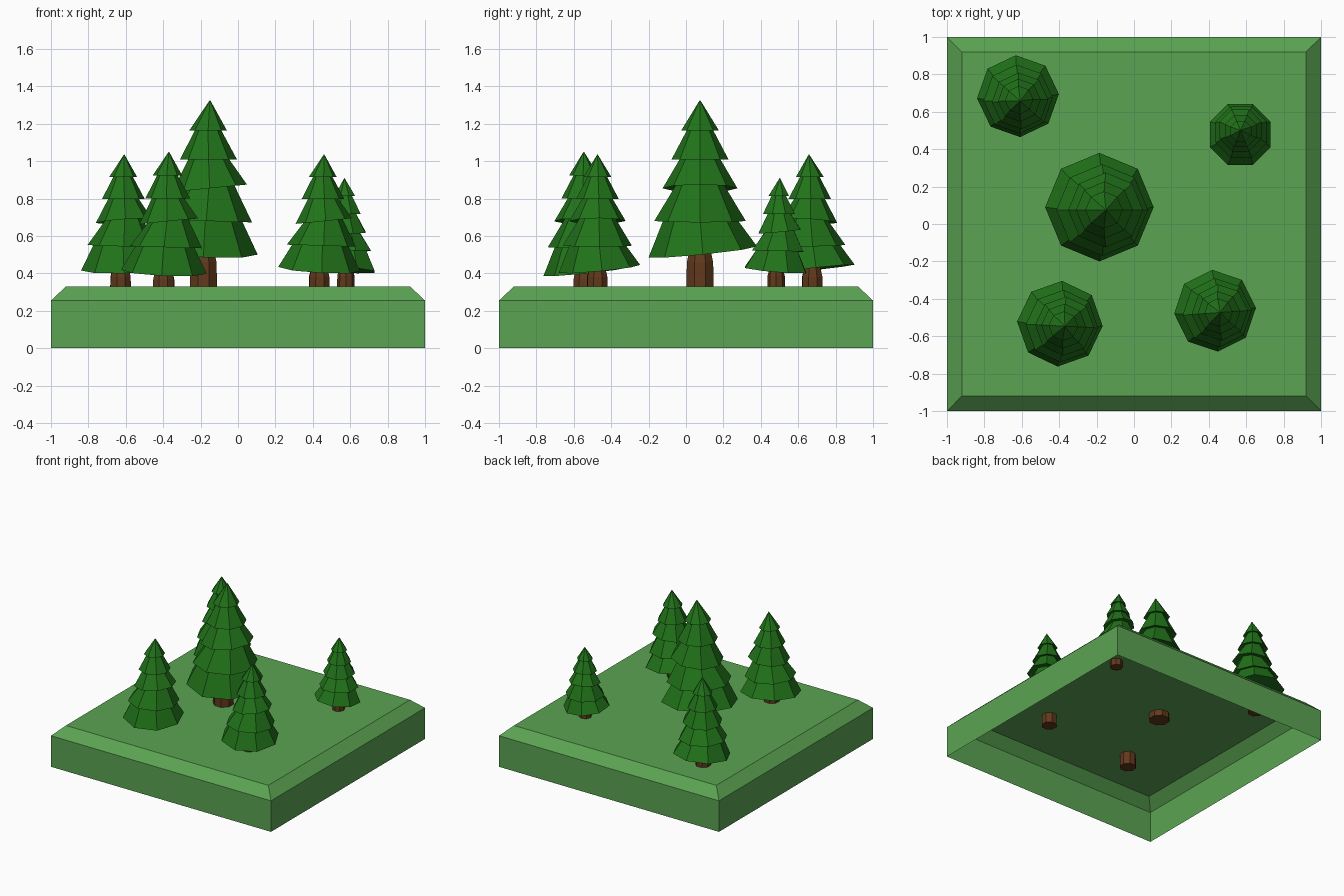
import bpy, math

if "Cube" in bpy.data.objects:
    bpy.data.objects.remove(bpy.data.objects["Cube"])


def material(name, color):
    m = bpy.data.materials.new(name)
    m.diffuse_color = (*color, 1)
    m.use_nodes = True
    m.node_tree.nodes["Principled BSDF"].inputs["Base Color"].default_value = m.diffuse_color
    return m


def mesh_from(name, verts, faces, mat):
    me = bpy.data.meshes.new(name)
    me.from_pydata(verts, [], faces)
    me.materials.append(mat)
    me.update()
    return me


def add(name, mesh):
    ob = bpy.data.objects.new(name, mesh)
    bpy.context.collection.objects.link(ob)
    return ob


def loft(name, rings, sides, mat, cap_top, cap_bottom, start=0.0):
    """Rings run top to bottom: (centre x, centre y, z, radius, tilt x, tilt y)."""
    verts, faces = [], []
    for cx, cy, z, r, gx, gy in rings:
        for i in range(sides):
            a = start + math.tau * i / sides
            x, y = r * math.cos(a), r * math.sin(a)
            verts.append((cx + x, cy + y, z + gx * x + gy * y))
    for k in range(len(rings) - 1):
        for i in range(sides):
            j = (i + 1) % sides
            a, b = k * sides, (k + 1) * sides
            faces.append((a + j, a + i, b + i, b + j))
    if cap_top:
        faces.append(tuple(range(sides)))
    if cap_bottom:
        b = (len(rings) - 1) * sides
        faces.append(tuple(b + i for i in reversed(range(sides))))
    return mesh_from(name, verts, faces, mat)


grass = material("grass_green", (0.105, 0.37, 0.085))
needles = material("needle_green", (0.015, 0.17, 0.01))
bark = material("bark_brown", (0.12, 0.04, 0.012))

# Ground tile: open-bottomed shell with a chamfered top edge
d = math.sqrt(2)
add("ground_tile", loft("ground_tile", [
    (0, 0, 0.33, 0.92 * d, 0, 0),
    (0, 0, 0.255, d, 0, 0),
    (0, 0, 0, d, 0, 0)], 4, grass, True, False, math.pi / 4))

# Foliage: five stacked, slightly tilted skirts on an eight-sided section
foliage = loft("foliage", [
    (0.035, 0, 1.045, 0.002, 0, 0),
    (0.025, 0, 0.885, 0.10, 0, 0),
    (0.025, 0, 0.895, 0.065, 0, 0),
    (0.027, 0, 0.73, 0.152, 0, 0),
    (0.027, 0, 0.745, 0.10, 0, 0),
    (0.033, 0, 0.575, 0.20, 0.1, 0),
    (0.030, 0, 0.59, 0.13, 0.1, 0),
    (0.015, 0, 0.40, 0.245, -0.03, 0),
    (0.010, 0, 0.42, 0.19, -0.03, 0),
    (0, 0.015, 0.235, 0.29, -0.05, 0.1),
    (0, 0.010, 0.25, 0.075, -0.05, 0.1)], 8, needles, True, True)

# Trunk: short post narrowing into the foliage
trunk = loft("trunk", [
    (0, 0, 0.27, 0.055, 0, 0),
    (0, 0, 0.18, 0.076, 0, 0),
    (0, 0, 0, 0.08, 0, 0)], 8, bark, True, True, math.pi / 8)

# Trees: name, trunk base, scale, turn in degrees
trees = [
    ("tall", (-0.185, 0.075, 0.28), 1.0, 0),
    ("back_left", (-0.628, 0.675, 0.246), 0.755, -42),
    ("front_right", (0.434, -0.475, 0.246), 0.755, 4),
    ("front_left", (-0.397, -0.545, 0.224), 0.79, -3),
    ("back_right", (0.577, 0.482, 0.277), 0.605, 112.5),
]
for name, loc, s, turn in trees:
    for part, mesh in (("foliage", foliage), ("trunk", trunk)):
        ob = add(f"{name}_tree_{part}", mesh)
        ob.location = loc
        ob.scale = (s, s, s)
        ob.rotation_euler.z = math.radians(turn)
